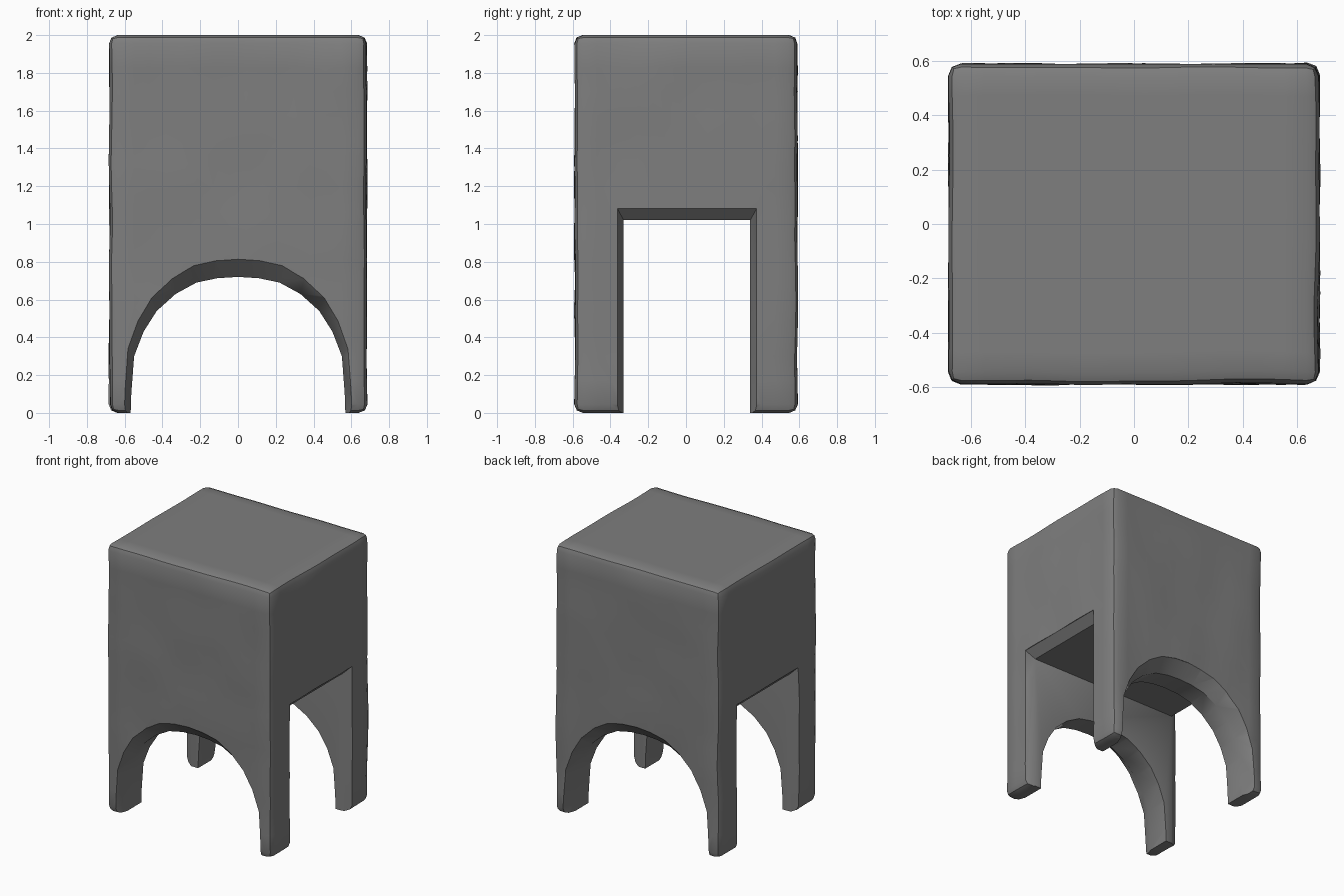
import bpy
import bmesh
from mathutils import Vector, noise

cube = bpy.data.objects.get("Cube")
if cube:
    bpy.data.objects.remove(cube, do_unlink=True)

HALF_X, HALF_Y, HEIGHT = 0.68, 0.588, 2.0

stone = bpy.data.materials.new("grey stone")
stone.use_nodes = True
grey = (0.21, 0.21, 0.21, 1)
stone.diffuse_color = grey
stone.node_tree.nodes["Principled BSDF"].inputs["Base Color"].default_value = grey


def add_object(name, bm):
    bmesh.ops.recalc_face_normals(bm, faces=bm.faces)
    mesh = bpy.data.meshes.new(name)
    bm.to_mesh(mesh)
    bm.free()
    mesh.materials.append(stone)
    obj = bpy.data.objects.new(name, mesh)
    bpy.context.collection.objects.link(obj)
    return obj


def flared_tunnel(name, profile, axis, half, depth, flare):
    """Loft a (side, z) profile along an axis, widening near both outer walls."""
    bm = bmesh.new()
    rings = []
    stations = [(-half - 0.2, flare), (-half, flare), (-half + depth, (1, 1)),
                (half - depth, (1, 1)), (half, flare), (half + 0.2, flare)]
    for along, (wide, tall) in stations:
        ring = []
        for side, z in profile:
            s, z = side * wide, z * tall
            ring.append(bm.verts.new((s, along, z) if axis == "y" else (along, s, z)))
        rings.append(ring)
    count = len(profile)
    for a, b in zip(rings, rings[1:]):
        for i in range(count):
            j = (i + 1) % count
            bm.faces.new((a[i], a[j], b[j], b[i]))
    bm.faces.new(rings[0])
    bm.faces.new(rings[-1])
    bmesh.ops.triangulate(bm, faces=bm.faces)
    return add_object(name, bm)


# Rounded block with gently uneven side walls
bm = bmesh.new()
bmesh.ops.create_cube(bm, size=2)
bmesh.ops.scale(bm, vec=(HALF_X, HALF_Y, HEIGHT / 2), verts=bm.verts)
bmesh.ops.translate(bm, vec=(0, 0, HEIGHT / 2), verts=bm.verts)
bmesh.ops.bevel(bm, geom=list(bm.edges), offset=0.045, segments=2,
                profile=0.5, affect="EDGES")
long_edges = [e for e in bm.edges if e.calc_length() > 0.2]
bmesh.ops.subdivide_edges(bm, edges=long_edges, cuts=14, use_grid_fill=True)
for v in bm.verts:
    wobble = noise.noise_vector(v.co * 3.5) * 0.009
    v.co += Vector((wobble.x, wobble.y, 0))
stool = add_object("stool_body", bm)

# Arch through front and back, square opening through the sides
arch_half = [(0.575, -0.2), (0.565, 0.1), (0.55, 0.3), (0.5, 0.43), (0.43, 0.54),
             (0.33, 0.63), (0.22, 0.69), (0.11, 0.713)]
arch = arch_half + [(0, 0.72)] + [(-x, z) for x, z in reversed(arch_half)]
opening = [(0.34, -0.2), (0.34, 1.02), (-0.33, 1.02), (-0.33, -0.2)]
cutters = [
    flared_tunnel("side_opening_cutter", opening, "x", HALF_X, 0.06, (1.1, 1.06)),
    flared_tunnel("arch_cutter", arch, "y", HALF_Y, 0.09, (1.06, 1.13)),
]
bpy.context.view_layer.objects.active = stool
for cutter in cutters:
    cutter.hide_render = True
    cut = stool.modifiers.new(cutter.name, "BOOLEAN")
    cut.operation = "DIFFERENCE"
    cut.solver = "EXACT"
    cut.object = cutter
    bpy.ops.object.modifier_apply(modifier=cut.name)
for cutter in cutters:
    bpy.data.objects.remove(cutter, do_unlink=True)

# Soft shading with crisp inner edges
bpy.ops.object.select_all(action="DESELECT")
stool.select_set(True)
bpy.ops.object.shade_smooth_by_angle(angle=0.7)
